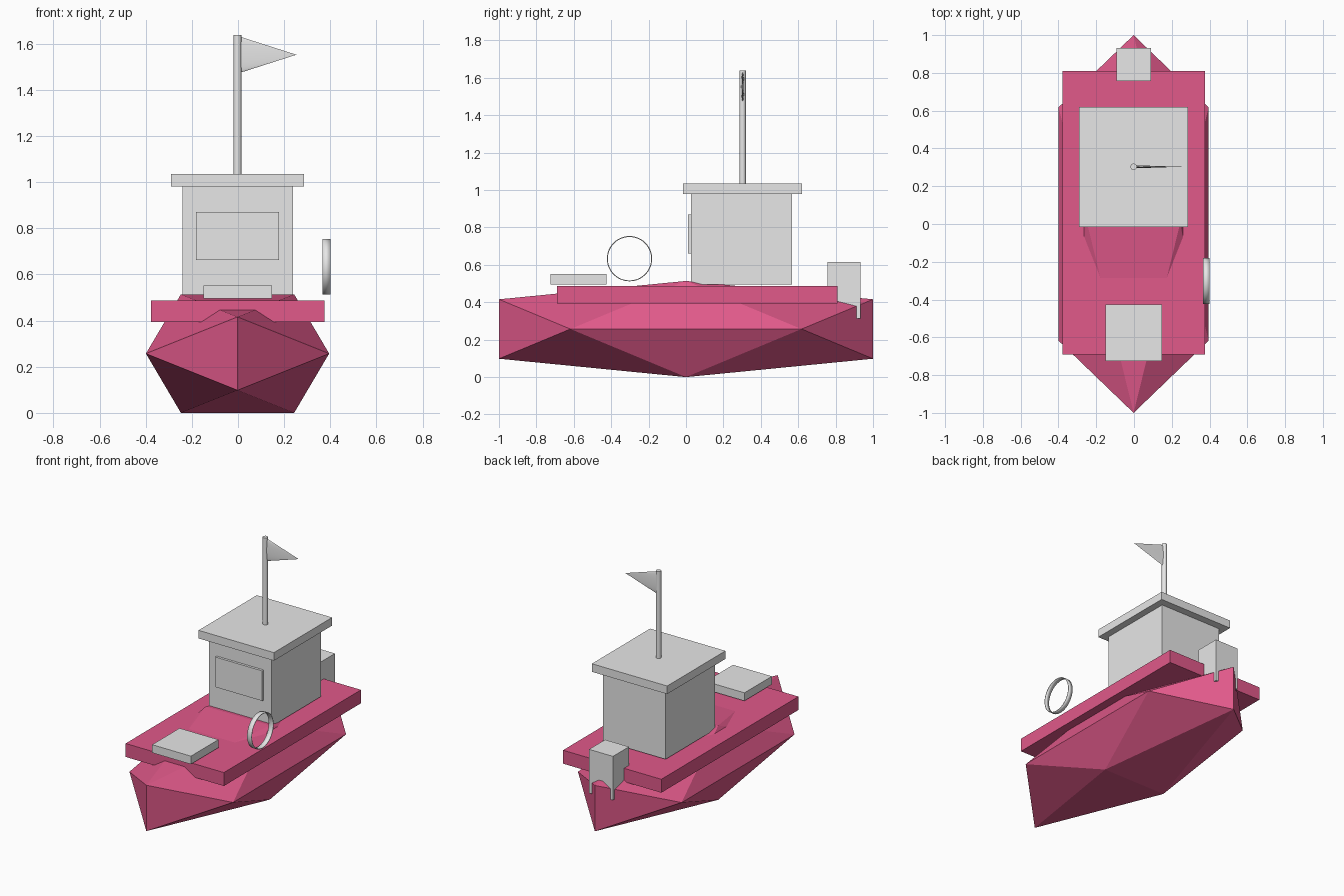
import bpy
import bmesh
from math import pi
from mathutils import Matrix

cube = bpy.data.objects.get("Cube")
if cube:
    bpy.data.objects.remove(cube, do_unlink=True)


def make_material(name, rgb):
    mat = bpy.data.materials.new(name)
    mat.use_nodes = True
    colour = (*rgb, 1)
    mat.diffuse_color = colour
    mat.node_tree.nodes["Principled BSDF"].inputs["Base Color"].default_value = colour
    return mat


PINK = make_material("pink paint", (0.75, 0.10, 0.255))
GREY = make_material("light grey", (0.8, 0.8, 0.8))


def finish(name, bm, mat, smooth=False):
    """Turn a bmesh into a named, coloured object."""
    bmesh.ops.recalc_face_normals(bm, faces=bm.faces)
    mesh = bpy.data.meshes.new(name)
    bm.to_mesh(mesh)
    bm.free()
    mesh.materials.append(mat)
    obj = bpy.data.objects.new(name, mesh)
    bpy.context.collection.objects.link(obj)
    if smooth:
        bpy.ops.object.select_all(action='DESELECT')
        obj.select_set(True)
        bpy.context.view_layer.objects.active = obj
        bpy.ops.object.shade_smooth_by_angle()
    return obj


def box(name, xs, ys, zs, mat):
    bm = bmesh.new()
    spans = (xs, ys, zs)
    centre = [(a + b) / 2 for a, b in spans]
    size = [b - a for a, b in spans]
    bmesh.ops.create_cube(
        bm, size=1, matrix=Matrix.Translation(centre) @ Matrix.Diagonal((*size, 1)))
    return finish(name, bm, mat)


def cone(name, r1, r2, depth, matrix, mat, sides=32, caps=True):
    bm = bmesh.new()
    bmesh.ops.create_cone(bm, cap_ends=caps, segments=sides, radius1=r1,
                          radius2=r2, depth=depth, matrix=matrix)
    return finish(name, bm, mat, smooth=True)


# Hull: a stretched twenty-sided solid, pointed at bow and stern
bm = bmesh.new()
golden = (1 + 5 ** 0.5) / 2
for a in (-1 / golden, 1 / golden):
    for b in (-1, 1):
        for co in ((0, b, a), (b, a, 0), (a, 0, b)):
            bm.verts.new((co[0] * 0.397 - 0.002, co[1], co[2] * 0.257 + 0.257))
bmesh.ops.convex_hull(bm, input=bm.verts)
finish("hull", bm, PINK)

# Deck and the blocks standing on it
box("deck", (-0.378, 0.375), (-0.69, 0.81), (0.393, 0.486), PINK)
box("cabin", (-0.241, 0.238), (0.027, 0.567), (0.495, 0.98), GREY)
box("cabin_roof", (-0.29, 0.287), (-0.017, 0.62), (0.98, 1.036), GREY)
box("cabin_window", (-0.181, 0.178), (0.01, 0.03), (0.662, 0.87), GREY)
box("front_hatch", (-0.15, 0.147), (-0.725, -0.425), (0.496, 0.552), GREY)
box("outboard_motor", (-0.093, 0.09), (0.757, 0.932), (0.312, 0.615), GREY)

# Flag pole and flattened pennant
cone("flag_pole", 0.017, 0.017, 0.61, Matrix.Translation((-0.002, 0.303, 1.333)), GREY)
cone("pennant", 0.08, 0, 0.25,
     Matrix.Translation((0.128, 0.303, 1.552)) @ Matrix.Diagonal((1, 0.1, 1, 1))
     @ Matrix.Rotation(pi / 2, 4, 'Y'), GREY)

# Life ring: a thin open band beside the hull
ring = cone("life_ring", 0.121, 0.121, 0.034,
            Matrix.Translation((0.383, -0.302, 0.633))
            @ Matrix.Rotation(pi / 2, 4, 'Y'), GREY, sides=48, caps=False)
band = ring.modifiers.new("band thickness", 'SOLIDIFY')
band.thickness = 0.005
band.offset = -1
